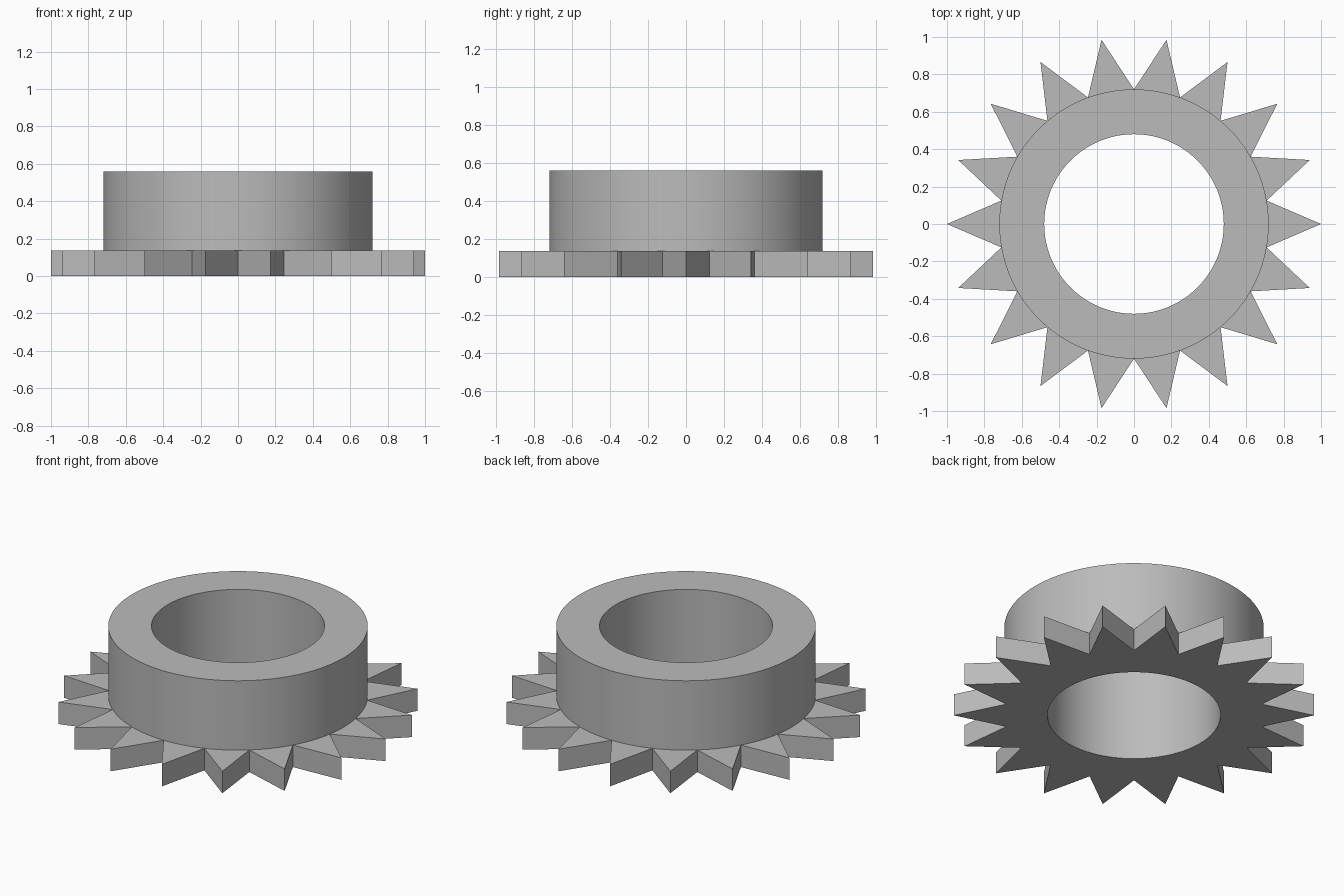
import bpy, bmesh, math
from mathutils import Matrix, Vector

cube = bpy.data.objects.get("Cube")
if cube:
    bpy.data.objects.remove(cube, do_unlink=True)

TEETH, STEPS = 18, 8
BORE, COLLAR, TIP = 0.48, 0.72, 1.0
WHEEL_TOP, COLLAR_TOP = 0.135, 0.56
HALF = math.pi / TEETH

# Single grey metal
metal = bpy.data.materials.new("grey_metal")
grey = (0.5, 0.5, 0.5, 1)
metal.diffuse_color = grey
metal.use_nodes = True
metal.node_tree.nodes["Principled BSDF"].inputs["Base Color"].default_value = grey

bm = bmesh.new()


def arc(radius, z):
    """Vertices across one tooth sector at a given radius and height."""
    angles = [HALF * (2 * i / STEPS - 1) for i in range(STEPS + 1)]
    return [bm.verts.new((radius * math.cos(a), radius * math.sin(a), z)) for a in angles]


def wall(lower, upper):
    for i in range(len(lower) - 1):
        bm.faces.new((lower[i], lower[i + 1], upper[i + 1], upper[i]))


# One sector: bore, collar and a pointed tooth
bore_low, bore_high = arc(BORE, 0), arc(BORE, COLLAR_TOP)
collar_low, collar_high = arc(COLLAR, WHEEL_TOP), arc(COLLAR, COLLAR_TOP)
wall(bore_high, bore_low)
wall(collar_low, collar_high)
wall(collar_high, bore_high)

root_a, root_b = [bm.verts.new(Vector((v.co.x, v.co.y, 0)))
                  for v in (collar_low[0], collar_low[-1])]
tip_low, tip_high = [bm.verts.new((TIP, 0, z)) for z in (0, WHEEL_TOP)]
wall([root_a, tip_low, root_b], [collar_low[0], tip_high, collar_low[-1]])
bm.faces.new([tip_high] + collar_low[::-1])
bm.faces.new([root_b, tip_low, root_a] + bore_low)

# Repeat the sector around the axis and weld the seams
sector = bm.verts[:] + bm.edges[:] + bm.faces[:]
for k in range(1, TEETH):
    copy = bmesh.ops.duplicate(bm, geom=sector)["geom"]
    verts = [g for g in copy if isinstance(g, bmesh.types.BMVert)]
    bmesh.ops.rotate(bm, verts=verts, cent=(0, 0, 0),
                     matrix=Matrix.Rotation(2 * HALF * k, 3, 'Z'))
bmesh.ops.remove_doubles(bm, verts=bm.verts[:], dist=0.0005)
bmesh.ops.recalc_face_normals(bm, faces=bm.faces[:])

mesh = bpy.data.meshes.new("toothed_collar")
bm.to_mesh(mesh)
bm.free()
mesh.materials.append(metal)
ring = bpy.data.objects.new("toothed_collar", mesh)
bpy.context.collection.objects.link(ring)

# Smooth round walls, crisp edges
bpy.ops.object.select_all(action='DESELECT')
ring.select_set(True)
bpy.context.view_layer.objects.active = ring
bpy.ops.object.shade_smooth_by_angle(angle=math.radians(25))
